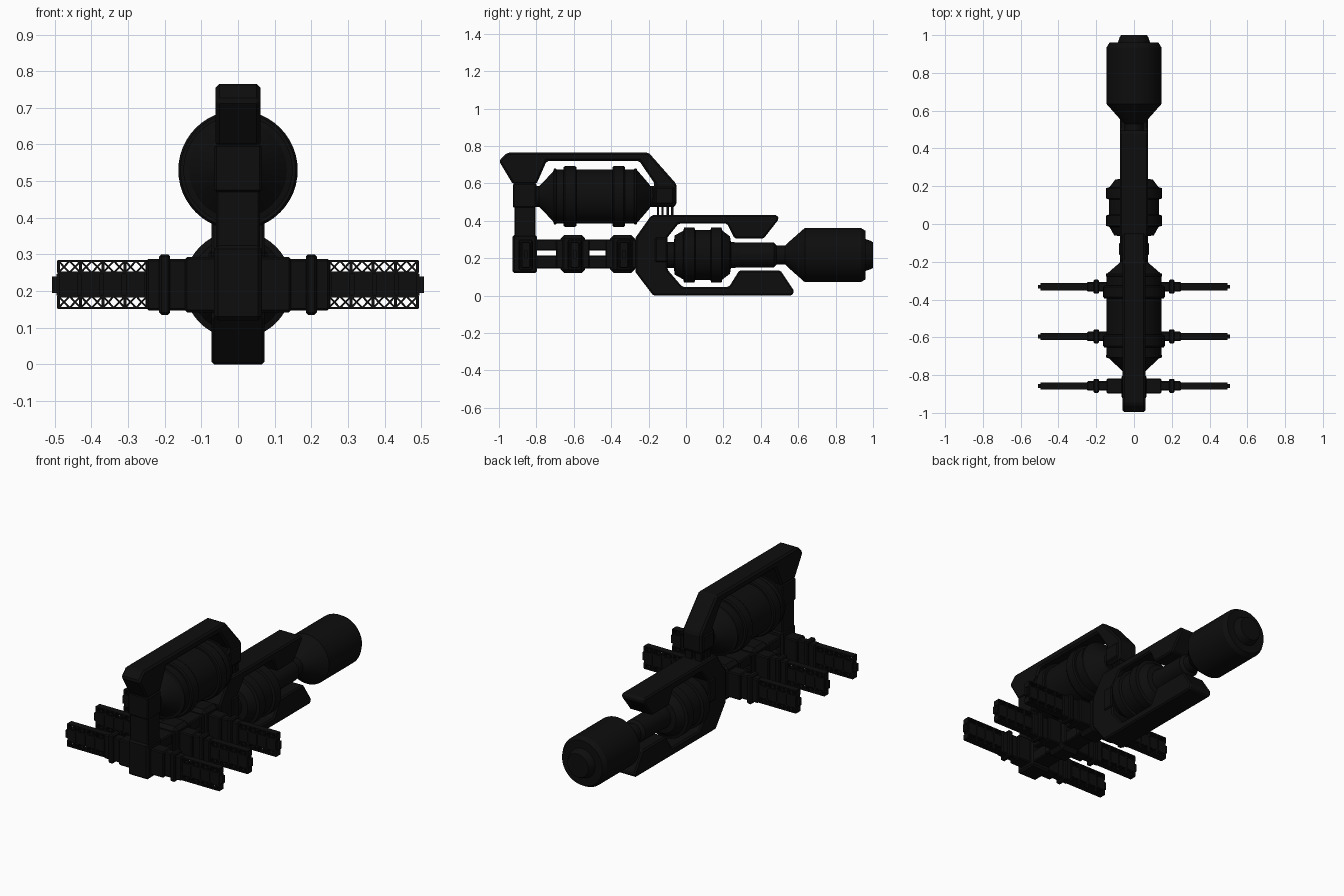
import bpy, bmesh, math
from mathutils import Vector, Matrix

black = bpy.data.materials.new("matte_black")
black.diffuse_color = (0.004, 0.004, 0.004, 1)
ZE, ZT = 0.217, 0.53   # engine axis and tank axis heights


def finish(name, bm, bevel=0.0, angle=35):
    bmesh.ops.recalc_face_normals(bm, faces=bm.faces[:])
    me = bpy.data.meshes.new(name)
    bm.to_mesh(me)
    bm.free()
    me.materials.append(black)
    if not bevel:
        me.shade_smooth()
        me.set_sharp_from_angle(angle=math.radians(angle))
    ob = bpy.data.objects.new(name, me)
    bpy.context.collection.objects.link(ob)
    if bevel:
        m = ob.modifiers.new("edge", 'BEVEL')
        m.width, m.segments = bevel, 1
        m.limit_method, m.angle_limit = 'ANGLE', math.radians(40)
    return ob


def add_box(bm, x0, x1, y0, y1, z0, z1):
    m = Matrix.Translation(((x0 + x1) / 2, (y0 + y1) / 2, (z0 + z1) / 2))
    m = m @ Matrix.Diagonal((abs(x1 - x0), abs(y1 - y0), abs(z1 - z0), 1))
    bmesh.ops.create_cube(bm, size=1, matrix=m)


def box(name, *dims, bevel=0.006):
    bm = bmesh.new()
    add_box(bm, *dims)
    return finish(name, bm, bevel)


def strut(bm, a, b, t):
    # thin bar in the xz plane between two points
    a, b = Vector(a), Vector(b)
    d = b - a
    m = Matrix.Translation((a + b) / 2) @ Matrix.Rotation(-math.atan2(d.z, d.x), 4, 'Y')
    bmesh.ops.create_cube(bm, size=1, matrix=m @ Matrix.Diagonal((d.length, t, t, 1)))


def lathe(name, z, profile, n=48):
    # turned part around an axis along y; profile is (y, radius)
    bm = bmesh.new()
    rings = []
    for y, r in profile:
        rings.append([bm.verts.new((r * math.cos(2 * math.pi * i / n), y,
                                    z + r * math.sin(2 * math.pi * i / n))) for i in range(n)])
    for a, b in zip(rings, rings[1:]):
        for i in range(n):
            bm.faces.new((a[i], a[(i + 1) % n], b[(i + 1) % n], b[i]))
    bm.faces.new(rings[0])
    bm.faces.new(rings[-1])
    return finish(name, bm, angle=25)


def prism(name, pts, half, bevel):
    # side profile (y, z) extruded across x
    bm = bmesh.new()
    f = bm.faces.new([bm.verts.new((-half, y, z)) for y, z in pts])
    r = bmesh.ops.extrude_face_region(bm, geom=[f])
    bmesh.ops.translate(bm, vec=(2 * half, 0, 0),
                        verts=[v for v in r["geom"] if isinstance(v, bmesh.types.BMVert)])
    return finish(name, bm, bevel)


# upper tank with two bands
lathe("upper_tank", ZT, [(-0.83, 0.055), (-0.785, 0.055), (-0.77, 0.07), (-0.70, 0.145),
                         (-0.265, 0.145), (-0.20, 0.07), (-0.19, 0.055), (-0.13, 0.055)])
for i, y in enumerate((-0.62, -0.36)):
    lathe(f"tank_band_{i}", ZT, [(y - 0.034, 0.14), (y - 0.034, 0.157), (y - 0.026, 0.163),
                                 (y + 0.026, 0.163), (y + 0.034, 0.157), (y + 0.034, 0.14)])
for i, y in enumerate((-0.70, -0.27)):
    lathe(f"tank_rim_{i}", ZT, [(y - 0.012, 0.13), (y - 0.006, 0.149), (y + 0.006, 0.149), (y + 0.012, 0.13)])

# frame over the tank, with the rear fin and front foot
prism("upper_frame", [(-1.0, 0.72), (-0.955, 0.765), (-0.20, 0.765), (-0.05, 0.595),
                      (-0.05, 0.487), (-0.065, 0.475), (-0.16, 0.475), (-0.18, 0.495),
                      (-0.18, 0.575), (-0.165, 0.595), (-0.25, 0.72), (-0.745, 0.72),
                      (-0.80, 0.595), (-0.925, 0.595)], 0.061, 0.01)
box("frame_foot", -0.067, 0.067, -0.165, -0.065, 0.49, 0.58)

# pins joining the frame foot to the engine frame
bm = bmesh.new()
for y in (-0.15, -0.125, -0.098, -0.073):
    for x in (-0.03, 0.03):
        add_box(bm, x - 0.02, x + 0.02, y - 0.006, y + 0.006, 0.42, 0.485)
finish("link_pins", bm)

# rear post
box("post_top", -0.064, 0.064, -0.925, -0.80, 0.47, 0.60)
box("post_middle", -0.06, 0.06, -0.917, -0.805, 0.31, 0.48)

# keel rails and cross arm nodes
for i, (z0, z1) in enumerate(((0.145, 0.215), (0.24, 0.30))):
    box(f"keel_rail_{i}", -0.055, 0.055, -0.88, -0.2, z0, z1)
box("node_rear", -0.065, 0.065, -0.927, -0.797, 0.12, 0.325, bevel=0.01)
for name, y in (("middle", -0.605), ("front", -0.34)):
    box("node_" + name, -0.068, 0.068, y - 0.066, y + 0.066, 0.12, 0.325, bevel=0.02)
    box("node_skirt_" + name, -0.06, 0.06, y - 0.09, y + 0.09, 0.145, 0.30)

# cross arms: solid root, collar, spine modules and lattice panels
for name, y in (("rear", -0.857), ("middle", -0.595), ("front", -0.332)):
    box("arm_root_" + name, -0.25, 0.25, y - 0.025, y + 0.025, 0.147, 0.288)
    for side, s in (("left", -1), ("right", 1)):
        box(f"arm_collar_{side}_{name}", s * 0.185, s * 0.215, y - 0.037, y + 0.037, 0.135, 0.30)
        box(f"arm_neck_{side}_{name}", s * 0.06, s * 0.145, y - 0.04, y + 0.04, 0.142, 0.293)
        bm = bmesh.new()
        add_box(bm, s * 0.24, s * 0.495, y - 0.014, y + 0.014, 0.188, 0.247)
        add_box(bm, s * 0.49, s * 0.508, y - 0.01, y + 0.01, 0.195, 0.24)
        for k in range(4):
            x = 0.25 + 0.061 * k
            add_box(bm, s * (x + 0.005), s * (x + 0.056), y - 0.019, y + 0.019, 0.186, 0.25)
        finish(f"arm_spine_{side}_{name}", bm)
        bm = bmesh.new()
        for z0, z1 in ((0.154, 0.186), (0.25, 0.282)):
            for z in (z0, z1):
                add_box(bm, s * 0.245, s * 0.492, y - 0.019, y + 0.019, z - 0.003, z + 0.003)
            for k in range(5):
                x = 0.248 + 0.0605 * k
                add_box(bm, s * (x - 0.004), s * (x + 0.004), y - 0.019, y + 0.019, z0, z1)
            for k in range(8):
                xa, xb = s * (0.248 + 0.03025 * k), s * (0.248 + 0.03025 * (k + 1))
                for yy in (y - 0.016, y + 0.016):
                    strut(bm, (xa, yy, z0), (xb, yy, z1), 0.005)
                    strut(bm, (xa, yy, z1), (xb, yy, z0), 0.005)
        finish(f"arm_lattice_{side}_{name}", bm)

# engine frame with upper and lower prongs
prism("engine_frame", [(-0.27, 0.31), (-0.185, 0.43), (0.488, 0.43), (0.497, 0.41), (0.415, 0.305),
                       (0.26, 0.305), (0.22, 0.385), (-0.04, 0.385), (-0.10, 0.31), (-0.10, 0.14),
                       (-0.02, 0.047), (0.23, 0.047), (0.285, 0.135), (0.505, 0.135), (0.578, 0.025),
                       (0.567, 0.0), (-0.175, 0.0), (-0.27, 0.125)], 0.073, 0.008)
box("frame_side_plate", -0.08, 0.08, -0.165, -0.10, 0.18, 0.31)

# engine core drum with two rims
lathe("engine_core", ZE, [(-0.15, 0.07), (-0.065, 0.07), (-0.06, 0.105), (-0.015, 0.13), (-0.01, 0.147),
                          (0.045, 0.147), (0.05, 0.133), (0.13, 0.133), (0.135, 0.147), (0.19, 0.147),
                          (0.195, 0.13), (0.235, 0.10), (0.24, 0.07), (0.30, 0.065)])

# drive shaft and large nozzle
lathe("drive_shaft", ZE, [(0.22, 0.066), (0.47, 0.066), (0.485, 0.05), (0.56, 0.05)])
lathe("nozzle", ZE, [(0.53, 0.05), (0.55, 0.07), (0.635, 0.145), (0.935, 0.145), (0.96, 0.13),
                     (0.96, 0.085), (0.99, 0.075), (1.0, 0.068)])
